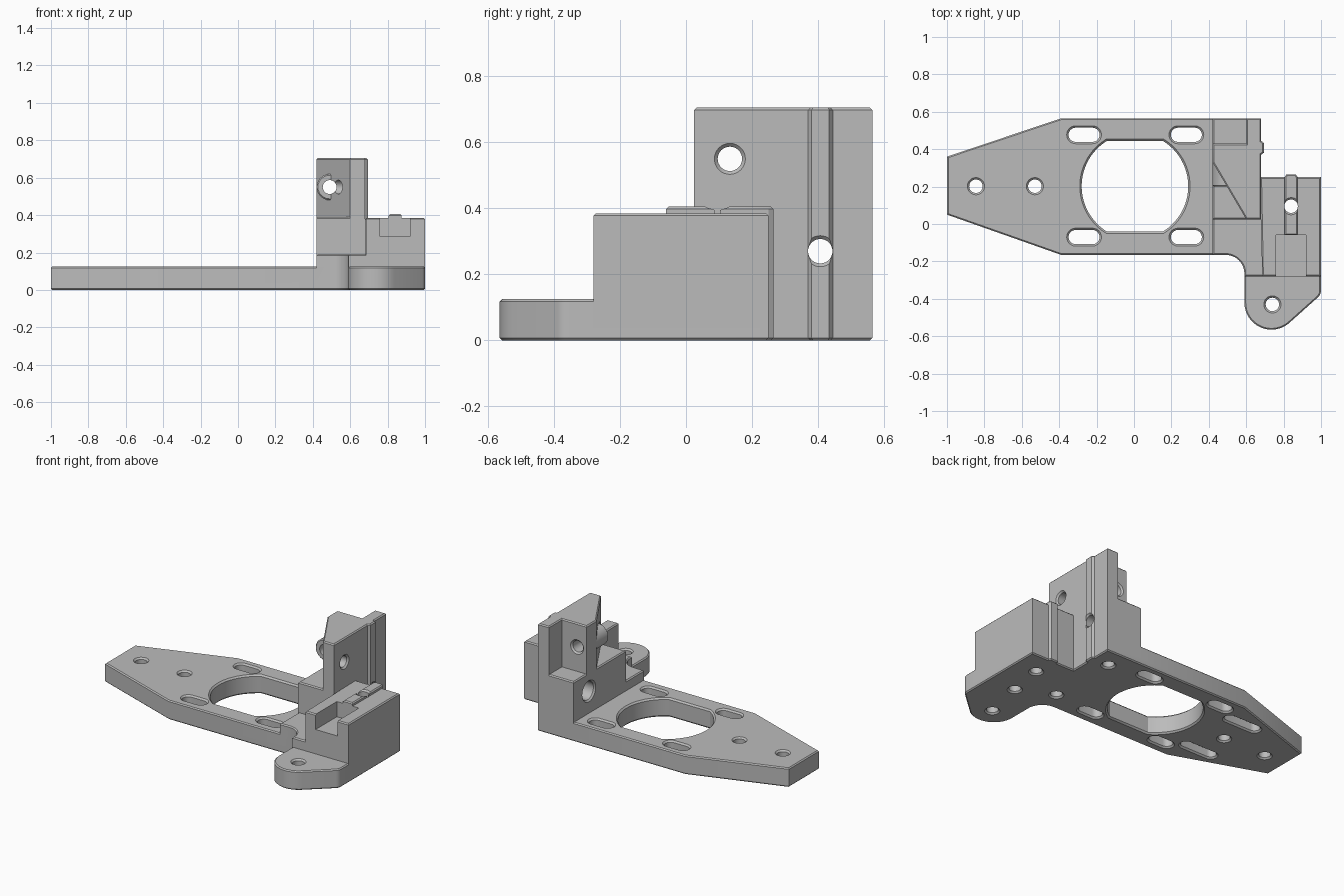
import bpy, bmesh
from math import radians, cos, sin, asin, degrees, pi
from mathutils import Vector

cube = bpy.data.objects.get("Cube")
if cube:
    bpy.data.objects.remove(cube, do_unlink=True)

# Single grey material
grey = bpy.data.materials.new("plain grey")
grey.use_nodes = True
colour = (0.5, 0.5, 0.5, 1)
grey.diffuse_color = colour
grey.node_tree.nodes["Principled BSDF"].inputs["Base Color"].default_value = colour

C = 0.007        # edge chamfer
FLARE = -0.02    # cutter end flare
OUT = 0.01       # cutter overshoot


def arc(cx, cy, r, a0, a1, n=12):
    return [(cx + r * cos(radians(a0 + (a1 - a0) * i / n)),
             cy + r * sin(radians(a0 + (a1 - a0) * i / n))) for i in range(n + 1)]


def rect(x0, x1, y0, y1):
    return [(x0, y0), (x1, y0), (x1, y1), (x0, y1)]


def circle(cx, cy, r):
    return arc(cx, cy, r, 0, 360, 32)[:-1]


def slot(cx, cy, half, r):
    return arc(cx + half - r, cy, r, -90, 90) + arc(cx - half + r, cy, r, 90, 270)


def offset(pts, d):
    """Grow a counter-clockwise outline by d with mitred corners."""
    result = []
    for i, p in enumerate(pts):
        p, a, b = Vector(p), Vector(pts[i - 1]), Vector(pts[(i + 1) % len(pts)])
        e, f = (p - a).normalized(), (b - p).normalized()
        n, m = Vector((e.y, -e.x)), Vector((f.y, -f.x))
        result.append(p + (n + m) * d / (1 + n.dot(m)))
    return result


def prism(name, pts, w0, w1, c0=0.0, c1=0.0, axis="z"):
    """Extrude an outline along an axis; positive c chamfers, negative c flares."""
    place = {"z": lambda u, v, w: (u, v, w),
             "x": lambda u, v, w: (w, u, v),
             "y": lambda u, v, w: (u, w, v)}[axis]
    levels = [(w0, -c0)] + ([(w0 + abs(c0), 0)] if c0 else [])
    levels += ([(w1 - abs(c1), 0)] if c1 else []) + [(w1, -c1)]
    bm = bmesh.new()
    rings = [[bm.verts.new(place(p[0], p[1], w)) for p in offset(pts, d)]
             for w, d in levels]
    for low, high in zip(rings, rings[1:]):
        for i in range(len(low)):
            bm.faces.new((low[i - 1], low[i], high[i], high[i - 1]))
    bm.faces.new(rings[0])
    bm.faces.new(rings[-1])
    bmesh.ops.recalc_face_normals(bm, faces=bm.faces)
    mesh = bpy.data.meshes.new(name)
    bm.to_mesh(mesh)
    bm.free()
    mesh.materials.append(grey)
    obj = bpy.data.objects.new(name, mesh)
    bpy.context.collection.objects.link(obj)
    return obj


def combine(body, tool, operation):
    mod = body.modifiers.new(tool.name, "BOOLEAN")
    mod.operation, mod.solver, mod.object = operation, "EXACT", tool
    bpy.context.view_layer.objects.active = body
    bpy.ops.object.modifier_apply(modifier=mod.name)
    bpy.data.objects.remove(tool, do_unlink=True)


# Base plate with tapered tail, inner fillet and rounded lug
fillet = arc(0.49, -0.265, 0.1, 90, 0)
outline = [(-1, 0.36), (-1, 0.05), (-0.39, -0.165)] + fillet
outline += arc(0.735, -0.42, 0.145, 180, 315, 16)
outline += arc(0.95, -0.355, 0.05, -45, 0, 4)
outline += [(1, 0.25), (0.68, 0.25), (0.68, 0.565), (-0.39, 0.565)]
body = prism("mounting_bracket", outline, 0, 0.125, C, C)

# Solid parts fused onto the plate
parts = [
    prism("plinth", [(0.42, -0.165)] + fillet +
          [(0.59, -0.28), (0.72, -0.28), (0.72, 0.08), (0.42, 0.08)], 0.05, 0.19, 0, C),
    prism("tower_base", rect(0.42, 0.68, 0.025, 0.565), 0.04, 0.39, 0, C),
    prism("tower_wall", [(0.68, 0.025), (0.68, 0.565), (0.6, 0.565), (0.6, 0.43),
                         (0.42, 0.43), (0.42, 0.33), (0.6, 0.025)], 0.3, 0.705, 0, C),
    prism("tower_rib", [(0.66, 0.37), (0.68, 0.37), (0.694, 0.381), (0.694, 0.434),
                        (0.68, 0.445), (0.66, 0.445)], 0, 0.705, C, C),
    prism("screw_boss", [(0.62, 0.48), (0.62, 0.62)] + arc(0.49, 0.55, 0.07, 90, 270),
          0.2, 0.4, C, 0, "y"),
    prism("side_block", [(0.675, 0.25), (0.685, -0.28), (1, -0.28), (1, 0.25)],
          0.04, 0.385, 0, C),
    prism("block_rib", [(0.805, -0.06), (0.875, -0.06), (0.875, 0.25), (0.865, 0.265),
                        (0.815, 0.265), (0.805, 0.25)], 0, 0.405, C, C),
]
for part in parts:
    combine(body, part, "UNION")

# Large flat-sided opening
flat = degrees(asin(0.243 / 0.285))
opening = arc(0.005, 0.202, 0.285, -flat, flat, 24)
opening += arc(0.005, 0.202, 0.285, 180 - flat, 180 + flat, 24)
cutters = [prism("opening", opening, -OUT, 0.125 + OUT, FLARE, FLARE)]

# Adjustment slots through the plate
for x in (-0.267, 0.28):
    for y in (-0.07, 0.477):
        cutters.append(prism("slot", slot(x, y, 0.083, 0.038),
                             -OUT, 0.125 + OUT, FLARE, FLARE))

# Vertical through holes in plate, lug and block
for x, y, top in ((-0.845, 0.202, 0.125), (-0.53, 0.202, 0.125),
                  (0.74, -0.43, 0.125), (0.84, 0.095, 0.405)):
    cutters.append(prism("hole", circle(x, y, 0.036), -OUT, top + OUT, FLARE, FLARE))

# Blind slots and screw holes underneath
for y in (0.405, 0):
    cutters.append(prism("blind_slot", slot(-0.5, y, 0.13, 0.035), -OUT, 0.06, FLARE))
for x, y in ((0.57, -0.04), (0.56, 0.43), (0.8, -0.15)):
    cutters.append(prism("blind_hole", circle(x, y, 0.036), -OUT, 0.14, FLARE))

# Block pocket and cross holes through the tower
cutters += [
    prism("pocket", rect(0.76, 0.92, -0.4, -0.06), 0.285, 0.5),
    prism("wall_hole", circle(0.133, 0.55, 0.037), 0.4, 0.68 + OUT, 0, FLARE, "x"),
    prism("boss_hole", circle(0.49, 0.55, 0.037), 0.06, 0.43 + OUT, 0, FLARE, "y"),
    prism("low_hole", circle(0.407, 0.27, 0.037), 0.4, 0.694 + OUT, 0, FLARE, "x"),
    prism("counterbore", circle(0.407, 0.27, 0.06), 0.42 - OUT, 0.54, FLARE, 0, "x"),
]
for cutter in cutters:
    combine(body, cutter, "DIFFERENCE")

# Smooth round walls, crisp chamfers
bpy.ops.object.select_all(action="DESELECT")
body.select_set(True)
bpy.context.view_layer.objects.active = body
bpy.ops.object.shade_smooth_by_angle(angle=pi / 6)
